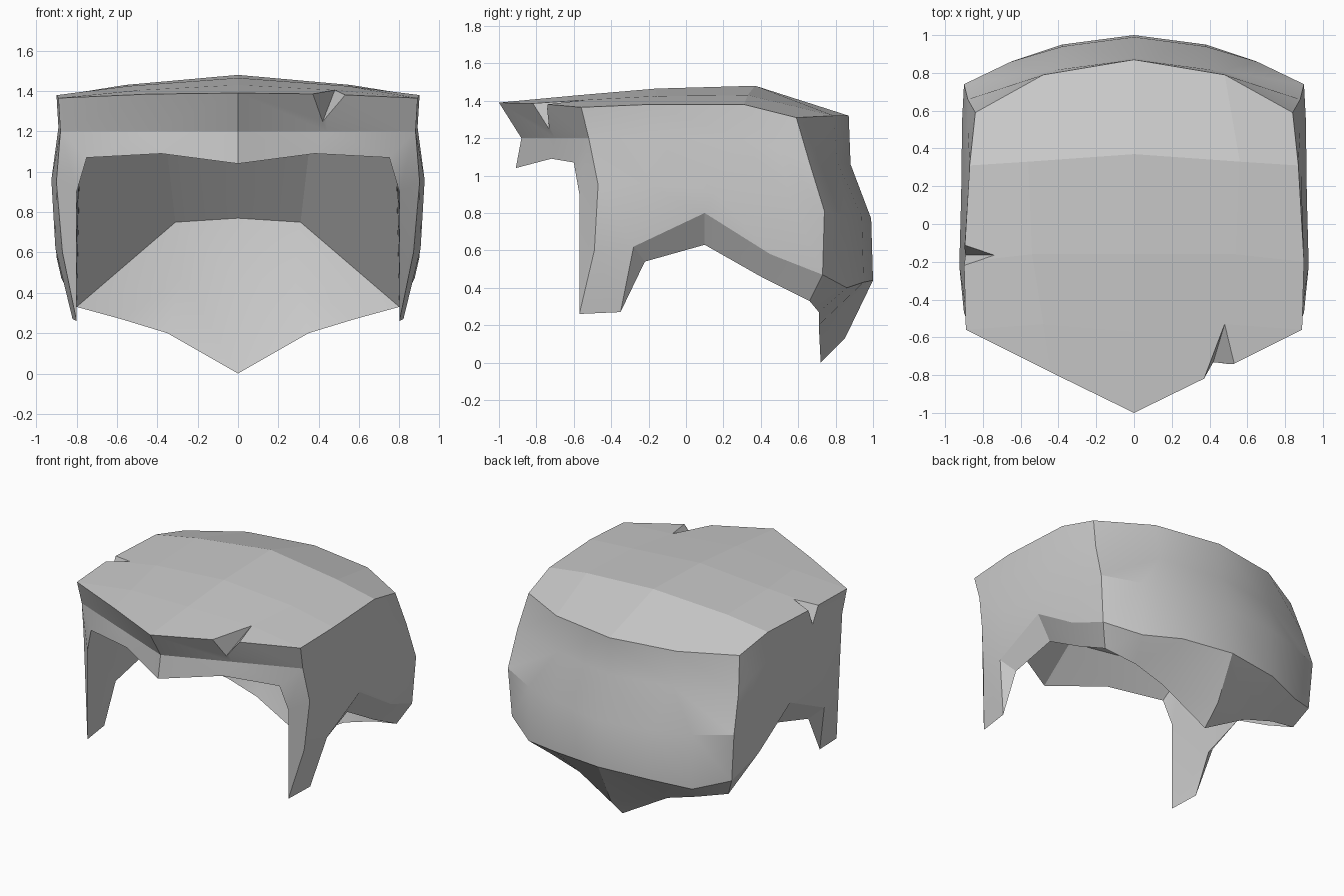
import bpy
import bmesh
from math import radians
from mathutils import Matrix, Vector

cube = bpy.data.objects.get("Cube")
if cube:
    bpy.data.objects.remove(cube, do_unlink=True)

# Single flat colour
grey = bpy.data.materials.new("plain_grey")
grey.use_nodes = True
colour = (0.6, 0.6, 0.6, 1)
grey.diffuse_color = colour
grey.node_tree.nodes["Principled BSDF"].inputs["Base Color"].default_value = colour

bm = bmesh.new()


def row(*points):
    return [bm.verts.new(p) for p in points]


def face(*verts):
    """Make a face, dropping repeated corners."""
    unique = list(dict.fromkeys(verts))
    if len(unique) > 2:
        bm.faces.new(unique)


def strip(upper, lower):
    for i in range(len(upper) - 1):
        face(upper[i], upper[i + 1], lower[i + 1], lower[i])


# Flat crown: centre, middle and side of each row, front to back
front = row((0, -1, 1.39), (.44, -.785, 1.385), (.89, -.56, 1.365))
crease = row((0, -.57, 1.43), (.48, -.53, 1.405)) + front[2:]
middle = row((0, -.16, 1.465), (.54, -.16, 1.425), (.9, -.2, 1.38))
ridge = row((0, .37, 1.48), (.56, .33, 1.43), (.87, .31, 1.38))
back = row((0, .87, 1.32), (.48, .79, 1.32), (.84, .59, 1.31))
crown = [front, crease, middle, ridge, back]
for a, b in zip(crown, crown[1:]):
    strip(a, b)

# Side wall, front to back
side_top = [front[2], middle[2], ridge[2], back[2], back[2]]
side_high = row((.88, -.52, 1.2), (.89, -.2, 1.22), (.885, .28, 1.2), (.88, .5, 1.14), (.88, .66, 1.07))
side_mid = row((.9, -.47, .95), (.925, -.22, .96), (.915, .15, .92), (.91, .55, .9), (.9, .74, .81))
side_low = row((.87, -.49, .6), (.905, -.28, .62), (.9, .1, .8), (.9, .45, .58), (.875, .73, .47))
side_rows = [side_top, side_high, side_mid, side_low]
for a, b in zip(side_rows, side_rows[1:]):
    strip(a, b)

# Bevelled arch under the side and the pointed sideburn
arch = row((.82, -.22, .54), (.8, .1, .63), (.8, .4, .46), (.8, .66, .33))
strip(side_low[1:], arch)
tip, heel, temple = row((.8, -.57, .26), (.82, -.35, .27), (.8, -.57, .9))
face(side_low[0], side_low[1], heel, tip)
face(side_low[1], arch[0], heel)

# Brow band
brow_mid = row((0, -.88, 1.2), (.44, -.7, 1.2)) + side_high[:1]
brow_low = row((0, -.91, 1.04), (.38, -.72, 1.09), (.75, -.6, 1.07))
strip(front, brow_mid)
strip(brow_mid, brow_low)
face(side_high[0], brow_low[2], temple, side_mid[0])
face(side_mid[0], temple, tip, side_low[0])

# Rounded back and pointed nape, centre to corner
back_top = [back[0], back[1], back[1], back[2]]
high = row((0, .88, 1.06), (.46, .81, 1.07))
back_high = [high[0], high[1], high[1], side_high[4]]
back_mid = row((0, .99, .77), (.38, .94, .78), (.65, .86, .79)) + side_mid[4:]
back_low = row((0, 1, .44), (.38, .95, .43), (.65, .86, .4)) + side_low[4:]
nape = row((0, .85, .13), (.35, .71, .2), (.58, .71, .27)) + arch[3:]
point = row((0, .72, 0))[0]
back_rows = [back_top, back_high, back_mid, back_low, nape]
for a, b in zip(back_rows, back_rows[1:]):
    strip(a, b)
face(nape[0], nape[1], point)

# Inner back: slopes out above the nape, then leans forward to the ceiling
inner = row((0, .83, .47), (.28, .81, .47))
bend = row((0, .88, .77), (.31, .85, .75))
ceiling_back = row((0, .46, 1.25), (.365, .43, 1.22), (.78, .02, 1.2))
strip([point, nape[1]], inner)
strip(inner, bend)
strip(bend, ceiling_back[:2])
for a, b in zip(nape[1:], nape[2:]):
    face(a, b, inner[1])
face(inner[1], arch[3], bend[1])
face(bend[1], arch[3], ceiling_back[2], ceiling_back[1])

# Ceiling, back of the brow and inner side walls
ceiling_front = row((0, -.65, 1.25), (.4, -.55, 1.24), (.77, -.45, 1.2))
strip(ceiling_back, ceiling_front)
strip(ceiling_front, brow_low)
fan = [arch[3], arch[2], arch[1], arch[0], ceiling_front[2]]
for a, b in zip(fan, fan[1:]):
    face(ceiling_back[2], a, b)
face(ceiling_front[2], arch[0], temple)
face(ceiling_front[2], temple, brow_low[2])
face(arch[0], heel, tip)
face(arch[0], tip, temple)

# Mirror the half and close the seam
bmesh.ops.mirror(bm, geom=bm.verts[:] + bm.edges[:] + bm.faces[:],
                 matrix=Matrix(), merge_dist=0.0005, axis='X')
bmesh.ops.remove_doubles(bm, verts=bm.verts[:], dist=0.0005)
bmesh.ops.recalc_face_normals(bm, faces=bm.faces[:])
mesh = bpy.data.meshes.new("hair_cap")
bm.to_mesh(mesh)
bm.free()
mesh.materials.append(grey)
cap = bpy.data.objects.new("hair_cap", mesh)
bpy.context.collection.objects.link(cap)


def cut_notch(name, inner_end, low_end, left, right):
    """Cut a V-shaped nick whose valley runs from inner_end to low_end."""
    a, b, p, q = map(Vector, (inner_end, low_end, left, right))
    centre = (a + b) / 2
    corners = [a + (a - b) * .1, b + (b - a) * .1,
               centre + (p - centre) * 3, centre + (q - centre) * 3]
    wedge = bmesh.new()
    bmesh.ops.convex_hull(wedge, input=[wedge.verts.new(c) for c in corners])
    bmesh.ops.recalc_face_normals(wedge, faces=wedge.faces[:])
    data = bpy.data.meshes.new(name)
    wedge.to_mesh(data)
    wedge.free()
    data.materials.append(grey)
    cutter = bpy.data.objects.new(name, data)
    cutter.hide_render = True
    bpy.context.collection.objects.link(cutter)
    mod = cap.modifiers.new(name, 'BOOLEAN')
    mod.operation = 'DIFFERENCE'
    mod.solver = 'EXACT'
    mod.object = cutter
    bpy.context.view_layer.objects.active = cap
    bpy.ops.object.modifier_apply(modifier=name)
    bpy.data.objects.remove(cutter, do_unlink=True)


# Nicks in the brow and the side edge
cut_notch("brow_notch", (.48, -.53, 1.405), (.42, -.73, 1.25), (.37, -.82, 1.39), (.53, -.74, 1.38))
cut_notch("side_notch", (-.74, -.165, 1.4), (-.9, -.165, 1.25), (-.9, -.11, 1.38), (-.9, -.22, 1.38))

# Soft sides and back, faceted crown
for other in bpy.context.selected_objects:
    other.select_set(False)
cap.select_set(True)
bpy.context.view_layer.objects.active = cap
bpy.ops.object.shade_smooth_by_angle(angle=radians(22))
for polygon in cap.data.polygons:
    if polygon.normal.z > .8:
        polygon.use_smooth = False
